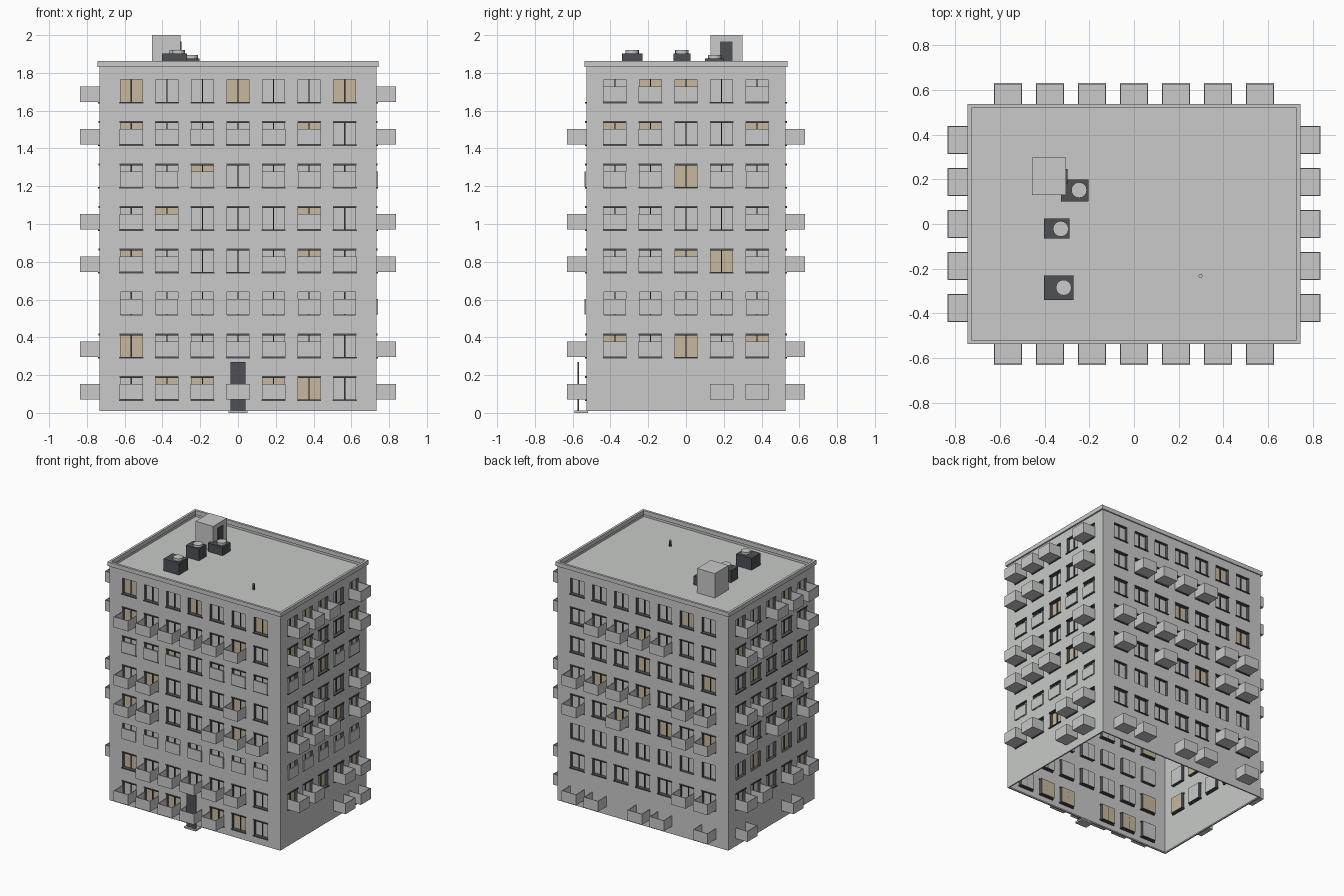
import bpy, bmesh, math
from mathutils import Matrix, Vector

if "Cube" in bpy.data.objects:
    bpy.data.objects.remove(bpy.data.objects["Cube"])

def material(name, rgb):
    m = bpy.data.materials.new(name)
    m.diffuse_color = (*rgb, 1)
    m.use_nodes = True
    m.node_tree.nodes["Principled BSDF"].inputs["Base Color"].default_value = m.diffuse_color
    return m

CONCRETE = material("concrete", (0.58, 0.59, 0.58))
DARK = material("dark_trim", (0.075, 0.08, 0.09))
WARM = material("lit_glass", (0.58, 0.48, 0.34))
MATS = [CONCRETE, DARK, WARM]

def finish(name, bm, rot=None):
    if rot is not None:
        bm.transform(rot)
    mesh = bpy.data.meshes.new(name)
    bm.to_mesh(mesh)
    bm.free()
    for m in MATS:
        mesh.materials.append(m)
    ob = bpy.data.objects.new(name, mesh)
    bpy.context.collection.objects.link(ob)
    return ob

def box(bm, x0, x1, y0, y1, z0, z1, mat=0):
    size, mid = (x1 - x0, y1 - y0, z1 - z0), ((x0 + x1) / 2, (y0 + y1) / 2, (z0 + z1) / 2)
    m = Matrix.Translation(mid) @ Matrix.Diagonal((*size, 1))
    for v in bmesh.ops.create_cube(bm, size=1, matrix=m)["verts"]:
        for f in v.link_faces:
            f.material_index = mat

def quad(bm, pts, mat=0):
    bm.faces.new([bm.verts.new(p) for p in pts]).material_index = mat

def cylinder(bm, x, y, z0, z1, r, sides=16, mat=0):
    m = Matrix.Translation((x, y, (z0 + z1) / 2))
    res = bmesh.ops.create_cone(bm, cap_ends=True, segments=sides, radius1=r, radius2=r,
                                depth=z1 - z0, matrix=m)
    for v in res["verts"]:
        for f in v.link_faces:
            f.material_index = mat

def ring(bm, hx, hy, t, z0, z1):
    for s in (-1, 1):
        box(bm, -hx, hx, min(s * hy, s * (hy - t)), max(s * hy, s * (hy - t)), z0, z1)
        box(bm, min(s * hx, s * (hx - t)), max(s * hx, s * (hx - t)), -hy + t, hy - t, z0, z1)

HX, HY, BASE, TOP, ROOF = 0.733, 0.528, 0.01, 1.835, 1.81
WIN_W, WIN_H, DEPTH = 0.058, 0.12, 0.025
PITCH = 0.1883
SILLS = [1.644 - 0.225 * r for r in range(8)]
FLUSH_ROWS = (2, 5)      # floors with shallow railings only

# Floors from top down: . window, w lit window, b/B balcony on plain/lit window,
# o balcony on blank wall, - blank wall
FRONT = ["w..w..w", "BbbbbB.", "bbB.bbb", "bB...B.", "Bb..bBb", "bbbbbbb", "wbbbbb.", "bBBoBw."]
RIGHT = ["bBB.b", "BB..B", "bbwbb", "bb..b", "bbBwb", "bbbbb", "BbwbB", "---oo"]
BACK = [".....w.", ".bbBb..", "...w..w", "bBbB.bb", "b.B.wbB", ".......", ".....bb", "oo-oo-o"]
LEFT = ["b.bBb", "Bb..b", ".w..w", "bb.bb", "b.Bwb", ".w.w.", "bb.bB", "o--o-"]

def facade(name, plan, half, off, turn):
    """One wall in local space: u along x, outward along -y, turned about z."""
    rot = Matrix.Rotation(math.radians(turn), 4, "Z")
    n = len(plan[0])
    cols = [(i - (n - 1) / 2) * PITCH for i in range(n)]
    us, zs = [-half], [BASE]
    for c in cols:
        us += [c - WIN_W, c + WIN_W]
    for z in reversed(SILLS):
        zs += [z, z + WIN_H]
    us.append(half)
    zs.append(TOP)
    wall, trim, balc = bmesh.new(), bmesh.new(), bmesh.new()
    y, yi = -off, -off + DEPTH
    for i in range(len(us) - 1):
        for j in range(len(zs) - 1):
            a, b, lo, hi = us[i], us[i + 1], zs[j], zs[j + 1]
            is_win = i % 2 and j % 2 and plan[7 - j // 2][i // 2] not in "o-"
            if not is_win:
                quad(wall, [(a, y, lo), (b, y, lo), (b, y, hi), (a, y, hi)])
                continue
            # recessed pane with dark reveals
            kind = plan[7 - j // 2][i // 2]
            quad(wall, [(a, yi, lo), (b, yi, lo), (b, yi, hi), (a, yi, hi)], 2 if kind in "wB" else 0)
            edge = [(a, lo), (b, lo), (b, hi), (a, hi)]
            for k in range(4):
                p, q = edge[k], edge[(k + 1) % 4]
                quad(wall, [(p[0], y, p[1]), (q[0], y, q[1]), (q[0], yi, q[1]), (p[0], yi, p[1])], 1)
    for r, row in enumerate(plan):
        z = SILLS[r]
        for c, kind in zip(cols, row):
            if kind not in "o-":
                # centre bar, sill and lintel
                box(trim, c - 0.003, c + 0.003, yi - 0.008, yi, z, z + WIN_H, 1)
                if r != 5:
                    box(trim, c - 0.064, c + 0.064, y - 0.007, y + 0.01, z - 0.007, z + 0.001, 1)
                    if r:
                        box(trim, c - 0.062, c + 0.062, y - 0.006, y + 0.01, z + WIN_H - 0.003, z + WIN_H + 0.005, 1)
            if kind in "bBo":
                z0, z1 = z + 0.002, z + 0.084
                if r in FLUSH_ROWS:
                    box(balc, c - 0.06, c + 0.06, y - 0.009, y - 0.001, z0, z1)
                    continue
                # open-topped balcony tray
                w, d, t = 0.0625, 0.103, 0.005
                box(balc, c - w, c + w, y - d, y, z0, z0 + 0.008)
                box(balc, c - w, c + w, y - d, y - d + t, z0 + 0.008, z1)
                box(balc, c - w, c - w + t, y - d + t, y, z0 + 0.008, z1)
                box(balc, c + w - t, c + w, y - d + t, y, z0 + 0.008, z1)
    bmesh.ops.remove_doubles(wall, verts=wall.verts, dist=0.0001)
    finish(name + "_wall", wall, rot)
    finish(name + "_window_trim", trim, rot)
    finish(name + "_balconies", balc, rot)

facade("front", FRONT, HX, HY, 0)
facade("right", RIGHT, HY, HX, 90)
facade("back", BACK, HX, HY, 180)
facade("left", LEFT, HY, HX, 270)

# Roof deck, parapet and foot rim
bm = bmesh.new()
quad(bm, [(-HX, -HY, ROOF), (HX, -HY, ROOF), (HX, HY, ROOF), (-HX, HY, ROOF)])
finish("roof_deck", bm)
bm = bmesh.new()
ring(bm, 0.745, 0.537, 0.018, 1.83, 1.862)
finish("parapet", bm)
bm = bmesh.new()
ring(bm, HX - 0.0005, HY - 0.0005, 0.01, BASE, BASE + 0.01)
finish("foot_rim", bm)

# Entrance door and step
bm = bmesh.new()
box(bm, -0.04, 0.04, -0.575, -0.567, BASE, 0.27, 1)
finish("entrance_door", bm)
bm = bmesh.new()
box(bm, -0.05, 0.05, -0.59, -0.52, 0.0, 0.012)
finish("entrance_step", bm)

# Stair house with door
bm = bmesh.new()
box(bm, -0.456, -0.304, 0.13, 0.298, ROOF, 2.0)
finish("stair_house", bm)
bm = bmesh.new()
box(bm, -0.304, -0.299, 0.18, 0.247, ROOF, 1.966, 1)
finish("stair_house_door", bm)

# Roof cooling units: x0, x1, y0, y1, top, fan x, fan y
UNITS = [(-0.403, -0.27, -0.34, -0.23, 1.902, -0.315, -0.285),
         (-0.403, -0.29, -0.065, 0.025, 1.902, -0.328, -0.022),
         (-0.328, -0.203, 0.1, 0.2, 1.876, -0.246, 0.152)]
for x0, x1, y0, y1, top, fx, fy in UNITS:
    bm = bmesh.new()
    box(bm, x0, x1, y0, y1, ROOF, top, 1)
    cylinder(bm, fx, fy, top, top + 0.018, 0.035)
    finish("cooling_unit", bm)

# Vent pipe
bm = bmesh.new()
cylinder(bm, 0.298, -0.232, ROOF, 1.85, 0.009, 10, 1)
cylinder(bm, 0.298, -0.232, 1.85, 1.856, 0.009, 10)
finish("vent_pipe", bm)
